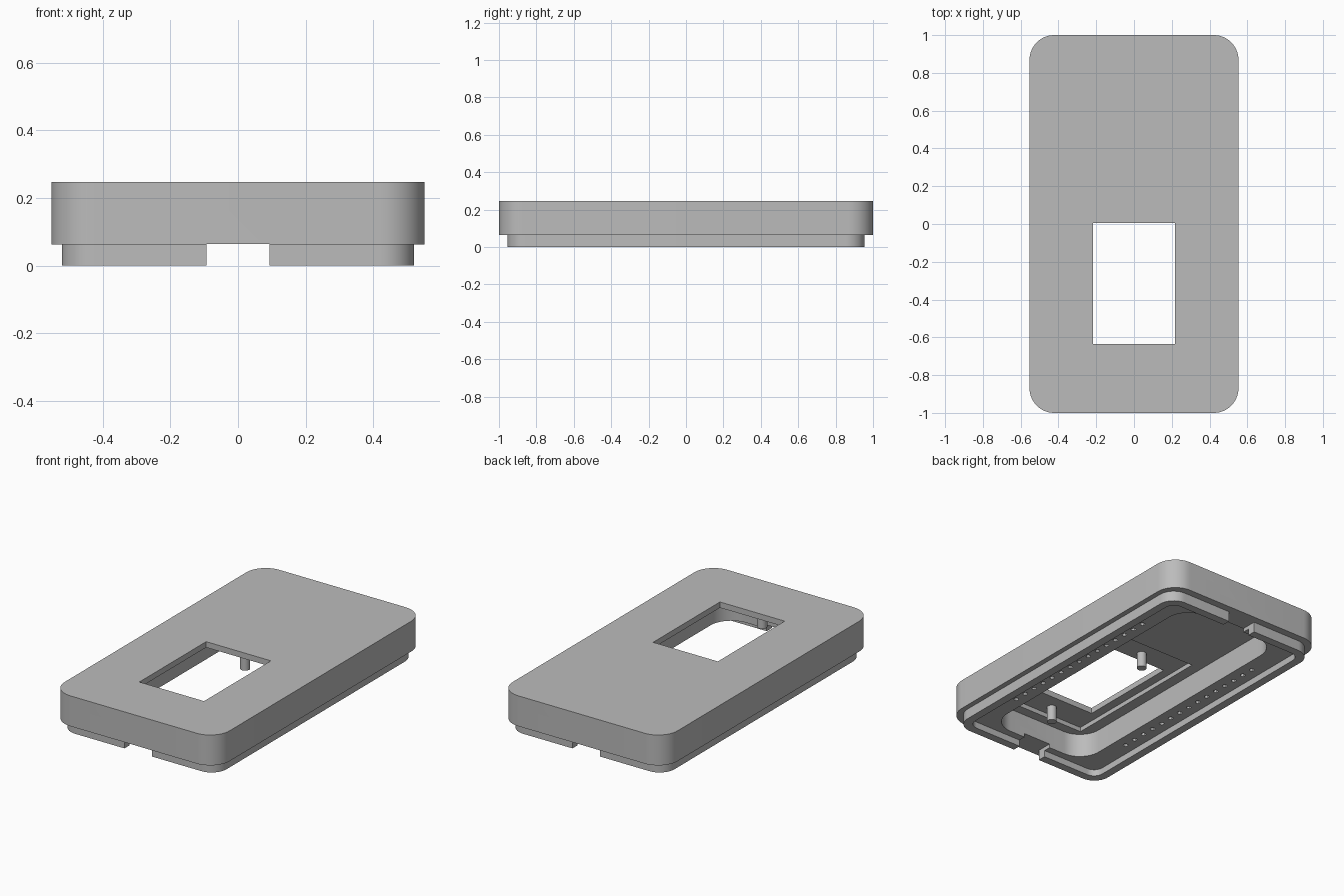
import bpy, bmesh, math
from mathutils import Vector

cube = bpy.data.objects.get("Cube")
if cube:
    bpy.data.objects.remove(cube, do_unlink=True)

grey = bpy.data.materials.new("plain grey")
grey.use_nodes = True
COLOUR = (0.5, 0.5, 0.5, 1)
grey.diffuse_color = COLOUR
grey.node_tree.nodes["Principled BSDF"].inputs["Base Color"].default_value = COLOUR


def rounded_outline(hx, hy, r, steps=12):
    """Counter-clockwise outline of a rectangle with rounded corners."""
    if r == 0:
        return [(-hx, -hy), (hx, -hy), (hx, hy), (-hx, hy)]
    points = []
    for corner, (sx, sy) in enumerate([(1, 1), (-1, 1), (-1, -1), (1, -1)]):
        for i in range(steps + 1):
            a = math.pi / 2 * (corner + i / steps)
            points.append((sx * (hx - r) + r * math.cos(a),
                           sy * (hy - r) + r * math.sin(a)))
    return points


def add_prism(bm, outline, z0, z1, cx=0, cy=0):
    """Extrude an outline between two heights."""
    base = bm.faces.new([bm.verts.new((x + cx, y + cy, z0)) for x, y in outline])
    top = bmesh.ops.extrude_face_region(bm, geom=[base])["geom"]
    bmesh.ops.translate(bm, vec=Vector((0, 0, z1 - z0)),
                        verts=[v for v in top if isinstance(v, bmesh.types.BMVert)])


def finish(name, bm):
    bmesh.ops.recalc_face_normals(bm, faces=bm.faces)
    mesh = bpy.data.meshes.new(name)
    bm.to_mesh(mesh)
    bm.free()
    mesh.materials.append(grey)
    obj = bpy.data.objects.new(name, mesh)
    bpy.context.collection.objects.link(obj)
    return obj


def prism(name, hx, hy, r, z0, z1, cx=0, cy=0):
    bm = bmesh.new()
    add_prism(bm, rounded_outline(hx, hy, r), z0, z1, cx, cy)
    return finish(name, bm)


def combine(target, tool, operation):
    """Apply a boolean and remove the tool."""
    tool.hide_render = True
    mod = target.modifiers.new("boolean", "BOOLEAN")
    mod.operation = operation
    mod.solver = "EXACT"
    mod.object = tool
    bpy.context.view_layer.objects.active = target
    bpy.ops.object.modifier_apply(modifier=mod.name)
    bpy.data.objects.remove(tool, do_unlink=True)


def shade(obj):
    bpy.ops.object.select_all(action="DESELECT")
    obj.select_set(True)
    bpy.context.view_layer.objects.active = obj
    bpy.ops.object.shade_smooth_by_angle(angle=math.radians(30))


# Outer shell with the narrower lip below it
case = prism("case_shell", 0.553, 1.0, 0.13, 0.063, 0.247)
combine(case, prism("lip", 0.522, 0.955, 0.10, 0, 0.1), "UNION")

# Hollows: lip recess, main cavity, screen pocket, screen window, end notches
WINDOW_Y = -0.315
cuts = [
    prism("lip_recess", 0.472, 0.905, 0.06, -0.1, 0.04),
    prism("main_cavity", 0.34, 0.86, 0.14, -0.1, 0.185),
    prism("screen_pocket", 0.272, 0.495, 0, 0.1, 0.212, cy=-0.305),
    prism("screen_window", 0.217, 0.32, 0, 0.1, 0.4, cy=WINDOW_Y),
    prism("end_notches", 0.093, 1.2, 0, -0.1, 0.0632),
]
for cut in cuts:
    combine(case, cut, "DIFFERENCE")

# Rows of small holes along both side flanges
bm = bmesh.new()
ROW = 15
for side in (-1, 1):
    for i in range(ROW):
        add_prism(bm, rounded_outline(0.014, 0.014, 0.014, 3)[::1], 0.0, 0.08,
                  side * 0.407, -0.56 + 1.12 * i / (ROW - 1))
bmesh.ops.remove_doubles(bm, verts=bm.verts, dist=0.0001)
combine(case, finish("flange_holes", bm), "DIFFERENCE")
shade(case)

# Locating posts at either end of the window
for name, y in (("front_post", -0.73), ("back_post", 0.068)):
    bm = bmesh.new()
    ring = [(0.028 * math.cos(math.tau * i / 24), 0.028 * math.sin(math.tau * i / 24))
            for i in range(24)]
    add_prism(bm, ring, 0.118, 0.215, 0, y)
    shade(finish(name, bm))
